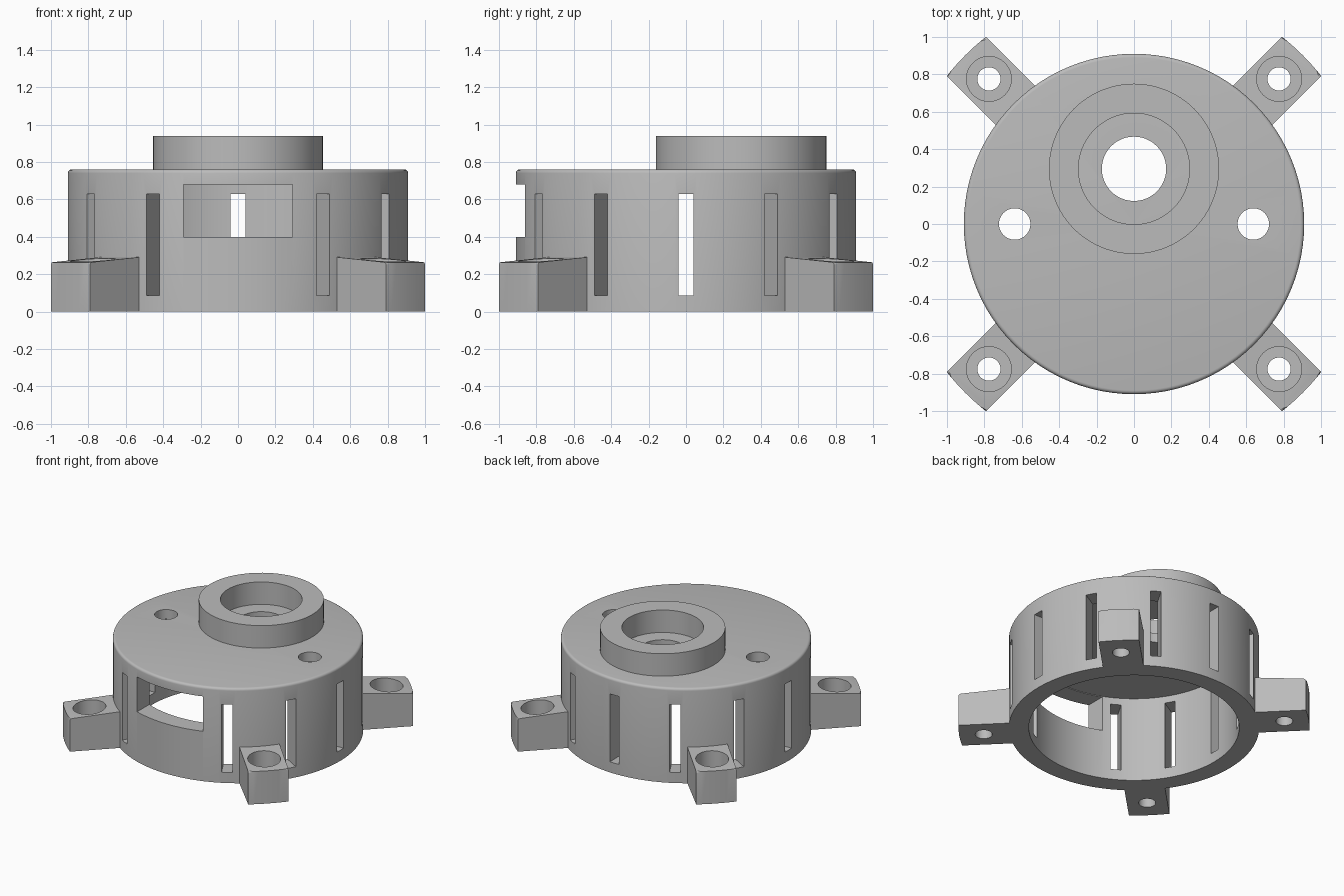
import bpy, bmesh
from math import sin, cos, pi, radians, sqrt
from mathutils import Matrix

cube = bpy.data.objects.get("Cube")
if cube:
    bpy.data.objects.remove(cube)

SEGMENTS = 96
WALL_OUT, WALL_IN = 0.91, 0.765
PLATE_TOP, PLATE_UNDER = 0.76, 0.685

grey = bpy.data.materials.new("plain grey")
grey.use_nodes = True
grey.diffuse_color = (0.5, 0.5, 0.5, 1)
grey.node_tree.nodes["Principled BSDF"].inputs["Base Color"].default_value = grey.diffuse_color


def make_object(name, bm):
    bmesh.ops.recalc_face_normals(bm, faces=bm.faces)
    mesh = bpy.data.meshes.new(name)
    bm.to_mesh(mesh)
    bm.free()
    mesh.materials.append(grey)
    obj = bpy.data.objects.new(name, mesh)
    bpy.context.collection.objects.link(obj)
    return obj


def lathe(name, profile, closed=False):
    """Spin an (r, z) profile around the z axis."""
    bm = bmesh.new()
    verts = [bm.verts.new((r, 0, z)) for r, z in profile]
    edges = [bm.edges.new(pair) for pair in zip(verts, verts[1:])]
    if closed:
        edges.append(bm.edges.new((verts[-1], verts[0])))
    bmesh.ops.spin(bm, geom=verts + edges, axis=(0, 0, 1), cent=(0, 0, 0),
                   angle=2 * pi, steps=SEGMENTS, use_merge=True)
    bmesh.ops.remove_doubles(bm, verts=bm.verts, dist=1e-5)
    return make_object(name, bm)


def add_box(bm, x0, x1, width, z0, z1, angle):
    """Box reaching outward along the given direction."""
    place = (Matrix.Rotation(angle, 4, 'Z')
             @ Matrix.Translation(((x0 + x1) / 2, 0, (z0 + z1) / 2))
             @ Matrix.Diagonal((x1 - x0, width, z1 - z0, 1)))
    bmesh.ops.create_cube(bm, size=1, matrix=place)


def add_drill(bm, x, y, radius, z0, z1):
    bmesh.ops.create_cone(bm, cap_ends=True, segments=48, radius1=radius,
                          radius2=radius, depth=z1 - z0,
                          matrix=Matrix.Translation((x, y, (z0 + z1) / 2)))


def cut(obj, bm):
    """Subtract the cutter mesh and throw it away."""
    cutter = make_object("cutter", bm)
    cutter.hide_render = True
    mod = obj.modifiers.new("cut", 'BOOLEAN')
    mod.operation, mod.solver, mod.object = 'DIFFERENCE', 'EXACT', cutter
    activate(obj)
    bpy.ops.object.modifier_apply(modifier=mod.name)
    bpy.data.objects.remove(cutter)


def activate(obj):
    bpy.ops.object.select_all(action='DESELECT')
    obj.select_set(True)
    bpy.context.view_layer.objects.active = obj


def smooth(obj):
    activate(obj)
    bpy.ops.object.shade_smooth_by_angle(angle=radians(30))


# Drum housing: hollow below, rounded top rim
FILLET = 0.02
rim = [(WALL_OUT - FILLET * (1 - cos(a)), PLATE_TOP - FILLET * (1 - sin(a)))
       for a in (pi / 2 * i / 4 for i in range(5))]
housing = lathe("housing", [(0, PLATE_UNDER), (WALL_IN, PLATE_UNDER), (WALL_IN, 0),
                            (WALL_OUT, 0)] + rim + [(0, PLATE_TOP)])

# Vent slots all round, except at the front where the window sits
bm = bmesh.new()
for i in range(12):
    if i != 9:
        add_box(bm, 0.6, 1.0, 0.08, 0.085, 0.63, i * pi / 6)
cut(housing, bm)

# Front window
bm = bmesh.new()
add_box(bm, 0.5, 1.0, 0.585, 0.40, 0.68, -pi / 2)
cut(housing, bm)

# Plate holes: shaft hole and two screw holes
BOSS_Y = 0.295
bm = bmesh.new()
add_drill(bm, 0, BOSS_Y, 0.172, 0.5, 1.0)
for side in (-1, 1):
    add_drill(bm, side * 0.638, 0, 0.084, 0.5, 1.0)
cut(housing, bm)
smooth(housing)

# Raised collar around the shaft hole
boss = lathe("shaft_collar", [(0.297, PLATE_TOP - 0.01), (0.455, PLATE_TOP - 0.01),
                              (0.455, 0.94), (0.297, 0.94)], closed=True)
boss.location.y = BOSS_Y
smooth(boss)

# Mounting lugs: sloping top, curved outer end, counterbored screw hole
HALF, REACH, SCREW = 0.148, 1.276, 1.097


def make_lug(name, angle):
    bm = bmesh.new()
    steps = 8
    arc = [HALF * (2 * i / steps - 1) for i in range(steps + 1)]
    outline = [(0.84, -HALF)] + [(sqrt(REACH ** 2 - v * v), v) for v in arc] + [(0.84, HALF)]
    low = [bm.verts.new((u, v, 0)) for u, v in outline]
    high = [bm.verts.new((u, v, 0.29 - 0.075 * (u - WALL_OUT))) for u, v in outline]
    bm.faces.new(low)
    bm.faces.new(high)
    for i in range(len(low)):
        j = (i + 1) % len(low)
        bm.faces.new((low[i], low[j], high[j], high[i]))
    end_edges = [bm.edges.get(pair) for pair in zip(high[1:-1], high[2:-1])]
    bmesh.ops.bevel(bm, geom=end_edges, offset=0.015, segments=3, profile=0.5,
                    affect='EDGES')
    lug = make_object(name, bm)
    for radius, floor in ((0.12, 0.1), (0.062, -0.1)):
        drill = bmesh.new()
        add_drill(drill, SCREW, 0, radius, floor, 0.5)
        cut(lug, drill)
    lug.rotation_euler.z = angle
    smooth(lug)


for i, name in enumerate(("back_left", "back_right", "front_right", "front_left")):
    make_lug(name + "_lug", pi / 4 + i * pi / 2)
